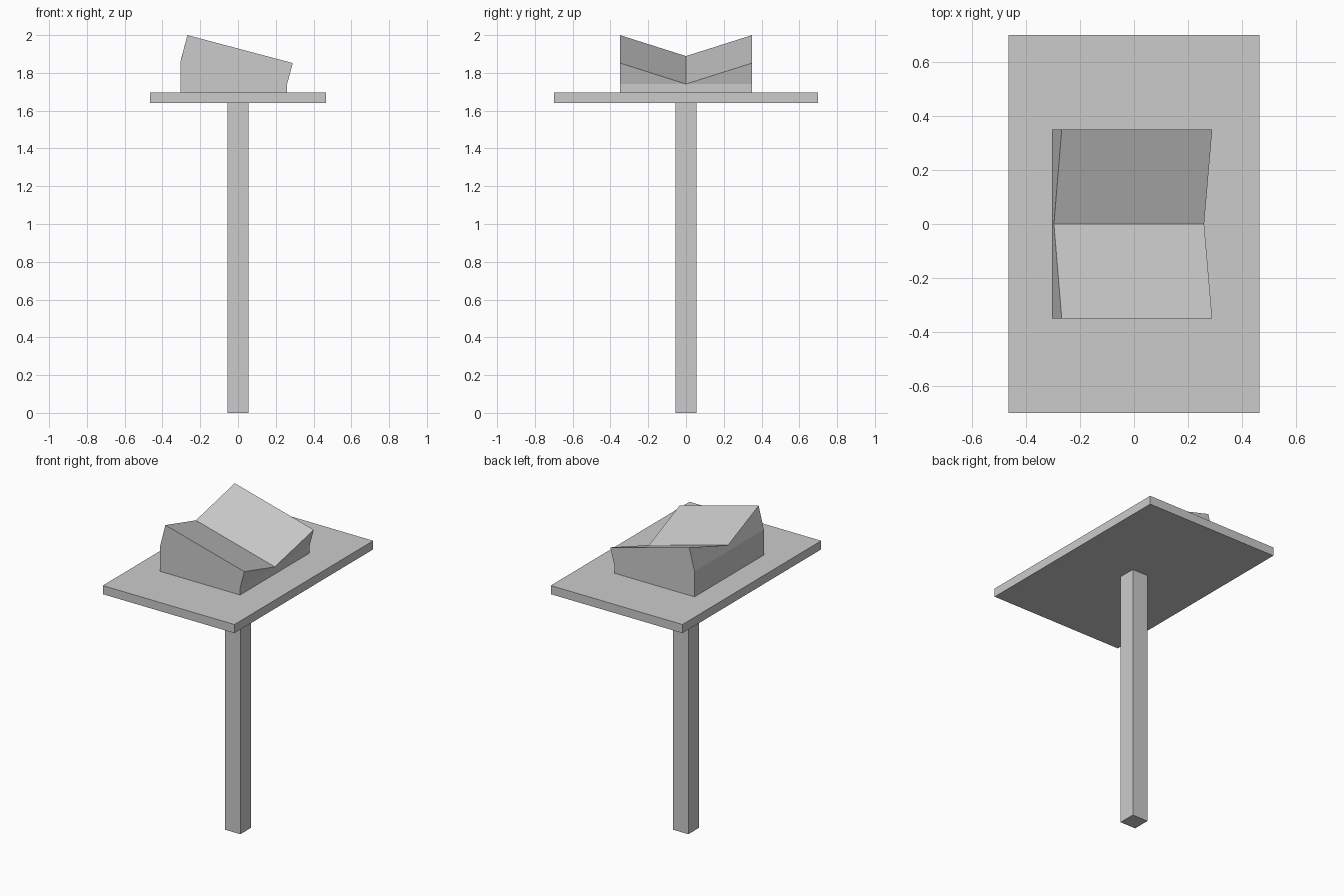
import bpy, bmesh

cube = bpy.data.objects.get("Cube")
if cube:
    bpy.data.objects.remove(cube, do_unlink=True)

GREY = (0.6, 0.6, 0.6, 1.0)
grey = bpy.data.materials.new("plain_grey")
grey.use_nodes = True
grey.diffuse_color = GREY
grey.node_tree.nodes["Principled BSDF"].inputs["Base Color"].default_value = GREY


def finish(name, bm):
    bmesh.ops.recalc_face_normals(bm, faces=bm.faces)
    mesh = bpy.data.meshes.new(name)
    bm.to_mesh(mesh)
    bm.free()
    mesh.materials.append(grey)
    obj = bpy.data.objects.new(name, mesh)
    bpy.context.collection.objects.link(obj)
    return obj


def box(name, width, depth, bottom, top):
    bm = bmesh.new()
    bmesh.ops.create_cube(bm, size=1)
    for v in bm.verts:
        v.co.x *= width
        v.co.y *= depth
        v.co.z = top if v.co.z > 0 else bottom
    return finish(name, bm)


def loft(name, sections):
    """Join matching (y, [(x, z), ...]) outlines and cap both ends."""
    bm = bmesh.new()
    rings = [[bm.verts.new((x, y, z)) for x, z in outline] for y, outline in sections]
    for a, b in zip(rings, rings[1:]):
        for i in range(len(a)):
            j = (i + 1) % len(a)
            bm.faces.new((a[i], a[j], b[j], b[i]))
    bm.faces.new(rings[0])
    bm.faces.new(rings[-1])
    bmesh.ops.remove_doubles(bm, verts=bm.verts, dist=0.001)
    return finish(name, bm)


# Square post and flat tray
box("post", 0.11, 0.11, 0, 1.64)
box("tray", 0.93, 1.4, 1.64, 1.695)

# Sloping book rest with a V-shaped valley along its middle
low_left, bend_left = (-0.305, 1.695), (-0.305, 1.857)
low_right, bend_right = (0.26, 1.695), (0.26, 1.741)
side = [low_left, bend_left, (-0.268, 2.0), (0.29, 1.852), bend_right, low_right]
valley = [low_left, bend_left, (-0.297, 1.889), bend_right, bend_right, low_right]
loft("book_rest", [(-0.35, side), (0, valley), (0.35, side)])
